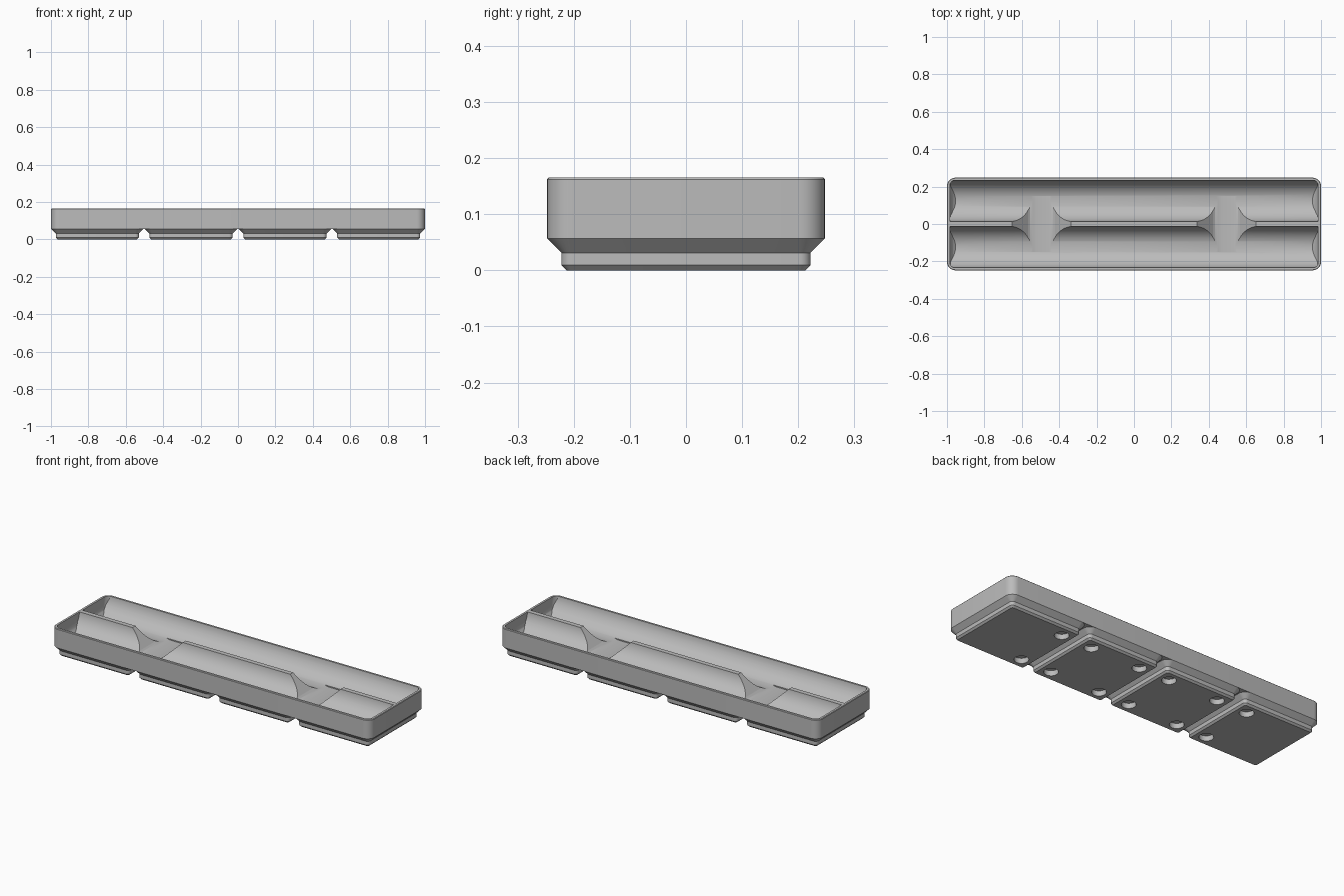
import bpy, bmesh, math
from mathutils import Vector

cube = bpy.data.objects.get("Cube")
if cube:
    bpy.data.objects.remove(cube, do_unlink=True)

grey = bpy.data.materials.new("plain_grey")
grey.use_nodes = True
colour = (0.5, 0.5, 0.5, 1)
grey.diffuse_color = colour
grey.node_tree.nodes["Principled BSDF"].inputs["Base Color"].default_value = colour

RIM, BASE = 0.165, 0.057      # top of the tray, top of the feet
PITCH, HALF = 0.5015, 0.2477  # spacing and half width of one grid cell
FLOOR, RADIUS = 0.067, 0.111  # trough bottom and trough radius


def make(name, bm):
    bmesh.ops.recalc_face_normals(bm, faces=bm.faces)
    mesh = bpy.data.meshes.new(name)
    bm.to_mesh(mesh)
    bm.free()
    mesh.materials.append(grey)
    obj = bpy.data.objects.new(name, mesh)
    bpy.context.collection.objects.link(obj)
    return obj


def rounded_rect(hx, hy, r, steps=8):
    pts = []
    for k, (sx, sy) in enumerate([(1, 1), (-1, 1), (-1, -1), (1, -1)]):
        for i in range(steps + 1):
            a = math.pi / 2 * (k + i / steps)
            pts.append((sx * (hx - r) + r * math.cos(a), sy * (hy - r) + r * math.sin(a)))
    return pts


def loft(name, levels, cx=0):
    """Stack rounded rectangles given as (z, half x, half y, corner radius)."""
    bm = bmesh.new()
    rings = [[bm.verts.new((x + cx, y, z)) for x, y in rounded_rect(hx, hy, r)]
             for z, hx, hy, r in levels]
    for lo, hi in zip(rings, rings[1:]):
        for i in range(len(lo)):
            j = (i + 1) % len(lo)
            bm.faces.new((lo[i], lo[j], hi[j], hi[i]))
    bm.faces.new(rings[0][::-1])
    bm.faces.new(rings[-1])
    return make(name, bm)


def prism(name, points, axis):
    """Extrude a closed profile along an axis vector, centred on the origin."""
    bm = bmesh.new()
    axis = Vector(axis)
    face = bm.faces.new([bm.verts.new(Vector(p) - axis / 2) for p in points])
    out = bmesh.ops.extrude_face_region(bm, geom=[face])
    bmesh.ops.translate(bm, vec=axis, verts=[v for v in out["geom"] if isinstance(v, bmesh.types.BMVert)])
    return make(name, bm)


def boolean(obj, cutter, operation="DIFFERENCE"):
    mod = obj.modifiers.new("cut", "BOOLEAN")
    mod.operation, mod.solver, mod.object = operation, "EXACT", cutter
    bpy.context.view_layer.update()
    graph = bpy.context.evaluated_depsgraph_get()
    mesh = bpy.data.meshes.new_from_object(obj.evaluated_get(graph))
    obj.modifiers.clear()
    obj.data = mesh
    bpy.data.objects.remove(cutter, do_unlink=True)


def smooth(obj):
    bpy.ops.object.select_all(action="DESELECT")
    obj.select_set(True)
    bpy.context.view_layer.objects.active = obj
    bpy.ops.object.shade_smooth_by_angle(angle=math.radians(25))


# Tray shell with a softly eased rim
tray = loft("tray", [(BASE, 0.9998, HALF, 0.045), (RIM - 0.003, 0.9998, HALF, 0.045),
                     (RIM, 0.997, HALF - 0.003, 0.042)])

# Two round-bottomed troughs, rounded where they meet the end walls
for side in (-1, 1):
    cz = FLOOR + RADIUS
    arc = [(0, side * 0.1235 + RADIUS * math.cos(a), cz + RADIUS * math.sin(a))
           for a in (math.pi * (1 + i / 40) for i in range(41))]
    y0, y1 = arc[0][1], arc[-1][1]
    trough = prism("trough_cutter", arc + [(0, y1, 0.25), (0, y0, 0.25)], (2.2, 0, 0))
    pocket = loft("pocket_cutter", [(0.05, 0.945, HALF - 0.012, 0.033), (0.068, 0.955, HALF - 0.012, 0.033),
                                    (0.08, 0.968, HALF - 0.012, 0.033), (0.098, 0.98, HALF - 0.012, 0.033),
                                    (0.12, 0.985, HALF - 0.012, 0.033), (0.3, 0.985, HALF - 0.012, 0.033)])
    boolean(trough, pocket, "INTERSECT")
    boolean(tray, trough)

# Finger notches through the divider: sloped sides and a rounded bottom
for x in (-0.495, 0.495):
    low = FLOOR - 0.003
    half = [(0.025, low), (0.045, low + 0.002), (0.06, low + 0.007), (0.072, low + 0.015),
            (0.158, RIM), (0.193, 0.2)]
    profile = [(x - w, 0, z) for w, z in half[::-1]] + [(x + w, 0, z) for w, z in half]
    boolean(tray, prism("notch_cutter", profile, (0, 0.3, 0)))
smooth(tray)

# Four stepped feet, with magnet holes except beside the outer ends
for n in range(4):
    cx = (n - 1.5) * PITCH
    foot = loft(f"foot_{n + 1}", [(0, 0.2125, 0.2125, 0.01), (0.0095, 0.222, 0.222, 0.019),
                                 (0.031, 0.222, 0.222, 0.019), (BASE, HALF, HALF, 0.045)], cx)
    for sx in (-1, 1):
        if (n, sx) in ((0, -1), (3, 1)):
            continue
        for sy in (-1, 1):
            circle = [(cx + sx * 0.155 + 0.037 * math.cos(a), sy * 0.155 + 0.037 * math.sin(a), 0)
                      for a in (math.tau * i / 32 for i in range(32))]
            boolean(foot, prism("hole_cutter", circle, (0, 0, 0.058)))
    smooth(foot)
